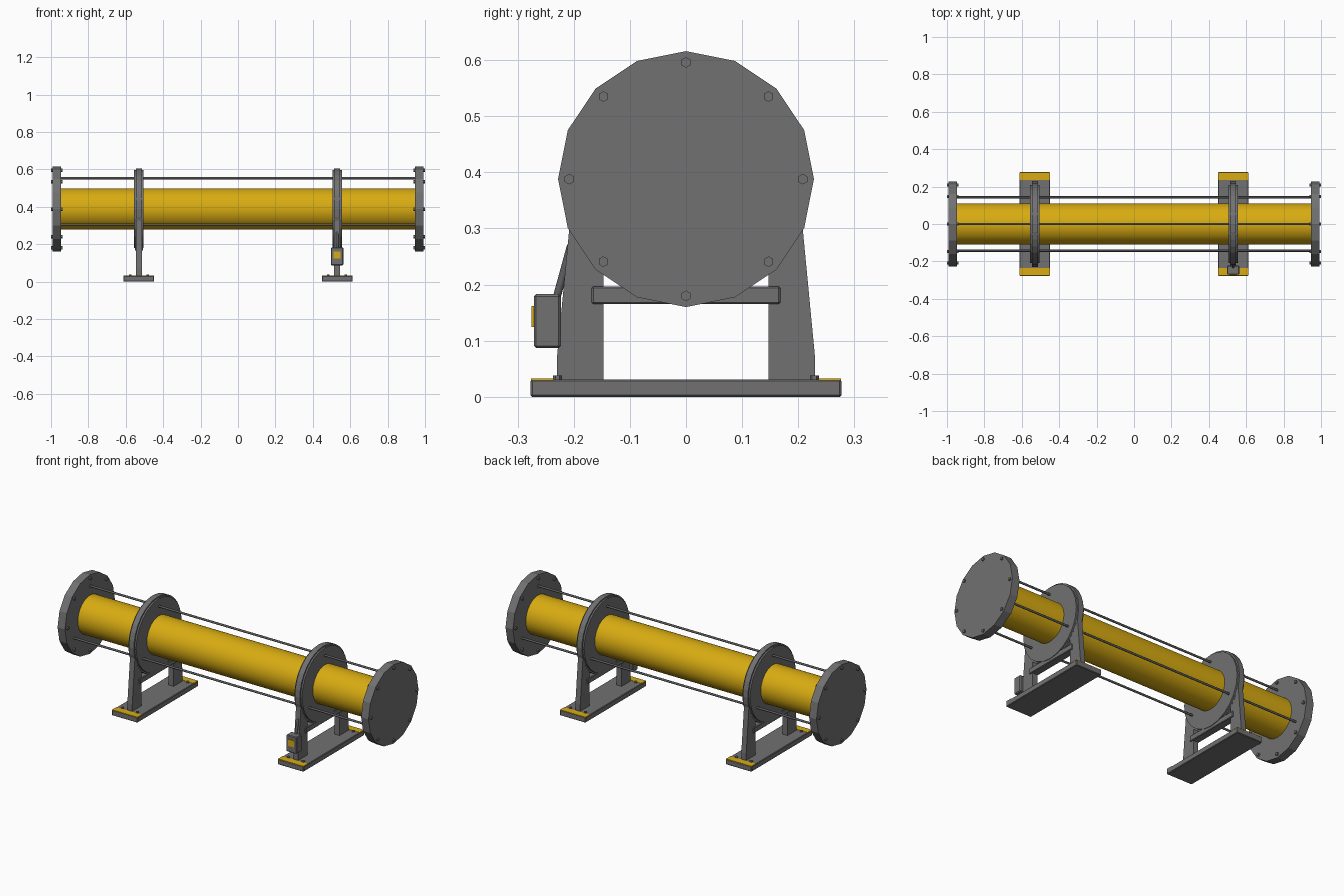
import bpy, bmesh, math
from mathutils import Vector

if "Cube" in bpy.data.objects:
    bpy.data.objects.remove(bpy.data.objects["Cube"])


def material(name, rgb):
    m = bpy.data.materials.new(name)
    m.diffuse_color = (*rgb, 1)
    m.use_nodes = True
    m.node_tree.nodes["Principled BSDF"].inputs["Base Color"].default_value = m.diffuse_color
    return m


GREY = material("steel grey", (0.165, 0.165, 0.17))
DARK = material("dark rod grey", (0.11, 0.11, 0.115))
YELLOW = material("safety yellow", (0.69, 0.41, 0.006))
AXIS_Z = 0.388


def finish(name, bm, mat, bevel=0, smooth=False):
    bmesh.ops.recalc_face_normals(bm, faces=bm.faces)
    me = bpy.data.meshes.new(name)
    bm.to_mesh(me)
    bm.free()
    ob = bpy.data.objects.new(name, me)
    bpy.context.collection.objects.link(ob)
    me.materials.append(mat)
    if bevel:
        mod = ob.modifiers.new("edge bevel", 'BEVEL')
        mod.width, mod.segments = bevel, 1
    if smooth:
        bpy.ops.object.select_all(action='DESELECT')
        ob.select_set(True)
        bpy.context.view_layer.objects.active = ob
        bpy.ops.object.shade_smooth_by_angle(angle=math.radians(35))
    return ob


def prism(name, profile, x0, x1, mat, bevel=0, smooth=False):
    """Extrude a (y, z) profile along x."""
    bm = bmesh.new()
    face = bm.faces.new([bm.verts.new((x0, y, z)) for y, z in profile])
    ext = bmesh.ops.extrude_face_region(bm, geom=[face])
    verts = [v for v in ext["geom"] if isinstance(v, bmesh.types.BMVert)]
    bmesh.ops.translate(bm, verts=verts, vec=(x1 - x0, 0, 0))
    return finish(name, bm, mat, bevel, smooth)


def circle(r, n, y=0.0, z=AXIS_Z):
    return [(y + r * math.sin(2 * math.pi * i / n), z + r * math.cos(2 * math.pi * i / n))
            for i in range(n)]


def box(name, lo, hi, mat, bevel=0):
    prof = [(lo[1], lo[2]), (hi[1], lo[2]), (hi[1], hi[2]), (lo[1], hi[2])]
    return prism(name, prof, lo[0], hi[0], mat, bevel)


def rod(name, a, b, r, n, mat, smooth=True):
    a, b = Vector(a), Vector(b)
    bm = bmesh.new()
    bmesh.ops.create_cone(bm, cap_ends=True, segments=n, radius1=r, radius2=r,
                          depth=(b - a).length)
    bmesh.ops.rotate(bm, verts=bm.verts,
                     matrix=Vector((0, 0, 1)).rotation_difference(b - a).to_matrix())
    bmesh.ops.translate(bm, verts=bm.verts, vec=(a + b) / 2)
    return finish(name, bm, mat, 0, smooth)


# Main tube
prism("main_tube", circle(0.11, 64), -0.95, 0.95, YELLOW, smooth=True)

# Three tie rods around the tube
for i in range(3):
    a = math.radians(120 * i)
    y, z = 0.165 * math.sin(a), AXIS_Z + 0.165 * math.cos(a)
    rod(f"tie_rod_{i + 1}", (-0.95, y, z), (0.95, y, z), 0.006, 12, DARK)

for s, side in ((-1, "left"), (1, "right")):
    # End flange with through bolts
    prism(f"{side}_end_flange", circle(0.228, 16), s * 0.946, s * 0.993, GREY)
    for i in range(8):
        a = math.radians(45 * i)
        y, z = 0.208 * math.sin(a), AXIS_Z + 0.208 * math.cos(a)
        prism(f"{side}_flange_bolt_{i + 1}", circle(0.0095, 6, y, z),
              s * 0.937, s * 1.0, GREY)

    # Support ring: core disc between two cover plates
    cx = s * 0.53
    prism(f"{side}_ring_core", circle(0.216, 32), cx - 0.016, cx + 0.016, GREY)
    prism(f"{side}_ring_covers", circle(0.208, 24), cx - 0.025, cx + 0.025, GREY)

    # Tapered legs
    for t, end in ((-1, "front"), (1, "back")):
        leg = [(0.147, 0.028), (0.23, 0.028), (0.23, 0.07), (0.208, 0.30),
               (0.20, 0.40), (0.147, 0.40)]
        prism(f"{side}_{end}_leg", [(t * y, z) for y, z in leg],
              cx - 0.0155, cx + 0.0155, GREY)
        # Hazard stripe plate on the foot
        ya, yb = sorted((t * 0.236, t * 0.276))
        box(f"{side}_{end}_stripe", (cx - 0.081, ya, 0.029), (cx + 0.081, yb, 0.0325), YELLOW)
        # Foot bolts
        for u in (-1, 1):
            bx = cx + u * 0.047
            rod(f"{side}_{end}_foot_bolt", (bx, t * 0.229, 0.028),
                (bx, t * 0.229, 0.038), 0.008, 6, GREY, smooth=False)

    # Cross bar and foot plate
    box(f"{side}_cross_bar", (cx - 0.022, -0.168, 0.165), (cx + 0.022, 0.168, 0.197),
        GREY, 0.003)
    box(f"{side}_foot_plate", (cx - 0.082, -0.277, 0), (cx + 0.082, 0.277, 0.031),
        GREY, 0.003)

# Control box on the right front leg
box("control_box", (0.497, -0.271, 0.087), (0.563, -0.223, 0.183), GREY, 0.004)
box("control_panel", (0.511, -0.275, 0.124), (0.549, -0.270, 0.162), YELLOW)
rod("control_conduit", (0.53, -0.231, 0.175), (0.53, -0.205, 0.27), 0.007, 12, DARK)
